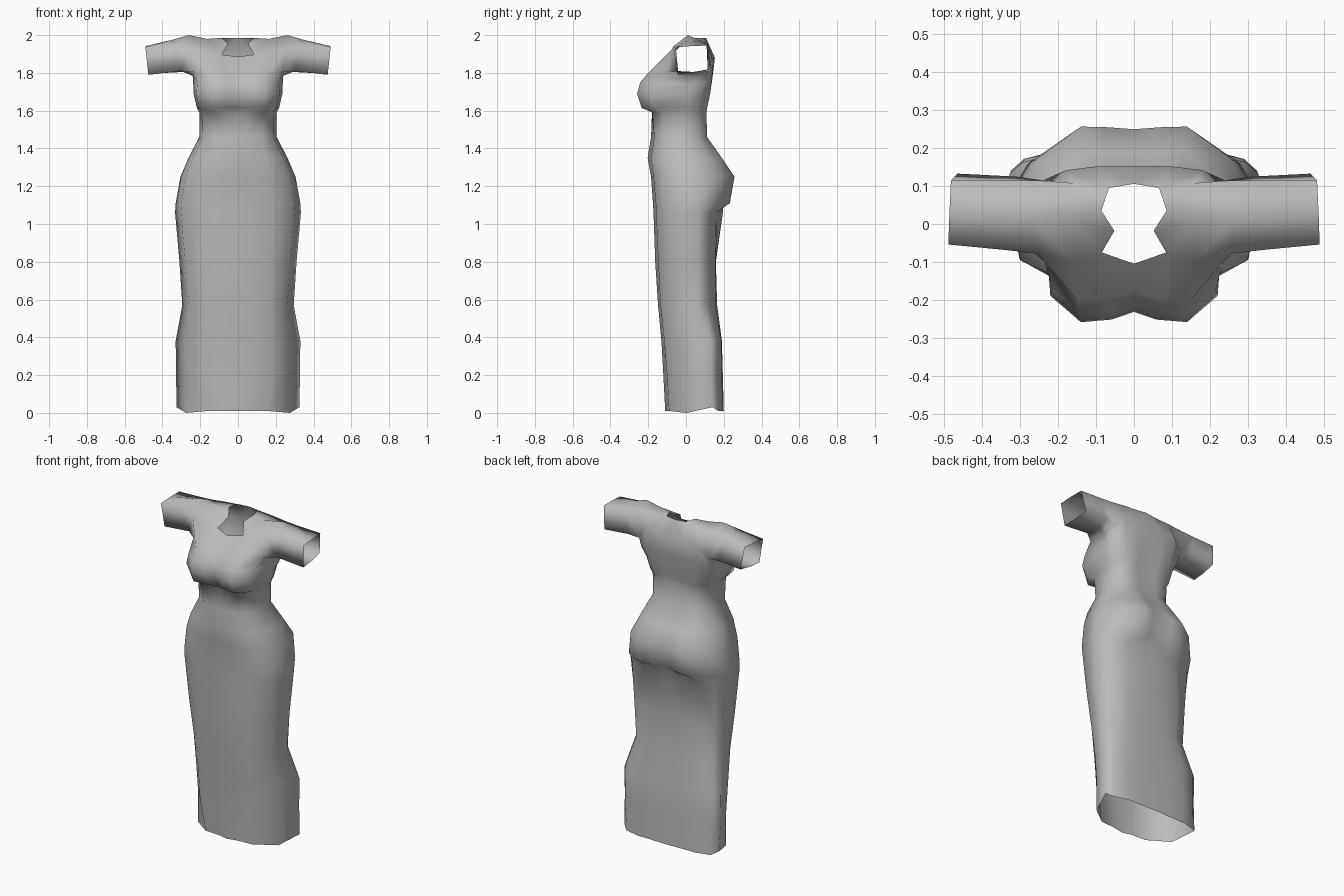
import bpy, bmesh

cloth = bpy.data.materials.new("grey cloth")
cloth.diffuse_color = (0.5, 0.5, 0.5, 1)


def mix(a, b, t):
    return a + (b - a) * t


# Body levels: z, side x, side y, front panel x, front centre y, front panel y,
# back panel x, back panel y, back centre y, fullness of the front corner
LEVELS = [
    (0.01, .325, .14, .16, -.11, -.09, .20, .195, .20, .02),
    (0.20, .328, .13, .19, -.12, -.10, .20, .190, .195, -.04),
    (0.38, .330, .13, .19, -.13, -.115, .20, .187, .19, -.02),
    (0.57, .295, .06, .17, -.148, -.135, .17, .155, .165, .04),
    (0.80, .310, .06, .17, -.163, -.147, .18, .155, .158, .10),
    (1.06, .333, .07, .17, -.172, -.158, .17, .160, .195, .13),
    (1.11, .330, .06, .17, -.175, -.160, .15, .232, .195, .13),
    (1.25, .305, .05, .16, -.185, -.172, .14, .257, .25, .13),
    (1.35, .262, .02, .14, -.203, -.185, .13, .190, .19, .12),
    (1.46, .205, .00, .12, -.185, -.168, .12, .112, .112, .10),
    (1.59, .205, .00, .13, -.180, -.178, .13, .108, .105, .10),
    (1.615, .218, .01, .14, -.195, -.235, .14, .112, .108, .15),
    (1.69, .235, .02, .14, -.232, -.259, .15, .128, .125, .17),
]


def level_points(z, w, ys, xf, f0, f, xb, b, b0, k):
    """Half ring from front centre to back centre."""
    hem = z < 0.1
    return [(0, f0, z), (xf * .42, mix(f0, f, .75), z), (xf, f, z),
            (mix(xf, w, .68 + k), mix(f, ys, .42 - k), 0.0 if hem else z),
            (w, ys, 0.03 if hem else z),
            (mix(xb, w, .72), mix(b, ys, .42), z),
            (xb, b, z), (xb * .5, mix(b0, b, .75), z), (0, b0, z)]


bm = bmesh.new()


def add(points):
    return [bm.verts.new(p) for p in points]


def bridge(a, b, closed=False):
    n = len(a)
    for i in range(n if closed else n - 1):
        j = (i + 1) % n
        bm.faces.new((a[i], a[j], b[j], b[i]))


# Skirt, hips, waist and bust
rows = [add(level_points(*lv)) for lv in LEVELS]

# Upper bust line, then the chest line through the armpit, rising at the back
rows.append(add([(0, -.217, 1.745), (.06, -.238, 1.75), (.14, -.242, 1.75),
                 (.215, -.175, 1.75), (.237, .025, 1.74), (.235, .10, 1.75),
                 (.165, .137, 1.78), (.085, .141, 1.78), (0, .140, 1.78)]))
chest = add([(0, -.178, 1.80), (.07, -.200, 1.80), (.15, -.200, 1.80),
             (.235, -.10, 1.805), (.24, .03, 1.785), (.24, .115, 1.81),
             (.18, .142, 1.87), (.09, .153, 1.88), (0, .153, 1.88)])
rows.append(chest)
for low, high in zip(rows, rows[1:]):
    bridge(low, high)

# Neckline from front centre to back centre
n = add([(0, -.105, 1.885), (.085, -.075, 1.897), (.052, -.018, 1.955),
         (.086, .035, 1.985), (.066, .095, 1.985), (0, .106, 1.985)])
# Middle and outer shoulder lines: front, top, back
m_front, m_top, m_back = add([(.17, -.095, 1.905), (.165, .01, 1.98), (.16, .108, 1.97)])
s_front, s_top, s_back = add([(.255, -.078, 1.92), (.26, .01, 2.0), (.255, .115, 1.955)])
c = chest
for face in [
    # upper front
    (c[0], c[1], n[1], n[0]), (c[1], c[2], m_front, n[1]), (c[2], c[3], s_front, m_front),
    # shoulder top
    (n[1], m_front, m_top, n[2]), (m_front, s_front, s_top, m_top),
    (n[2], m_top, n[3]), (n[3], m_top, m_back, n[4]), (m_top, s_top, s_back, m_back),
    # upper back
    (n[5], n[4], c[7], c[8]), (n[4], m_back, c[6], c[7]), (m_back, s_back, c[5], c[6]),
]:
    bm.faces.new(face)

# Sleeve, open at the end
armhole = [c[3], c[4], c[5], s_back, s_top, s_front]
sleeve_mid = add([(.30, -.05, 1.81), (.29, .04, 1.805), (.31, .125, 1.82),
                  (.335, .115, 1.95), (.34, .02, 1.977), (.345, -.068, 1.94)])
sleeve_end = add([(.475, -.04, 1.79), (.472, .04, 1.795), (.466, .133, 1.81),
                  (.483, .115, 1.945), (.487, .03, 1.942), (.49, -.054, 1.935)])
bridge(armhole, sleeve_mid, True)
bridge(sleeve_mid, sleeve_end, True)

bmesh.ops.recalc_face_normals(bm, faces=bm.faces)
# Make sure the front centre faces outward
bm.faces.ensure_lookup_table()
bm.normal_update()
if bm.faces[0].normal.y > 0:
    bmesh.ops.reverse_faces(bm, faces=bm.faces)
for f in bm.faces:
    f.smooth = True

mesh = bpy.data.meshes.new("dress")
bm.to_mesh(mesh)
bm.free()
mesh.materials.append(cloth)
dress = bpy.data.objects.new("dress", mesh)
bpy.context.collection.objects.link(dress)

# Mirror the half across the centre
mirror = dress.modifiers.new("mirror", 'MIRROR')
mirror.use_axis[0] = True
mirror.use_mirror_merge = True
mirror.merge_threshold = 0.0005
